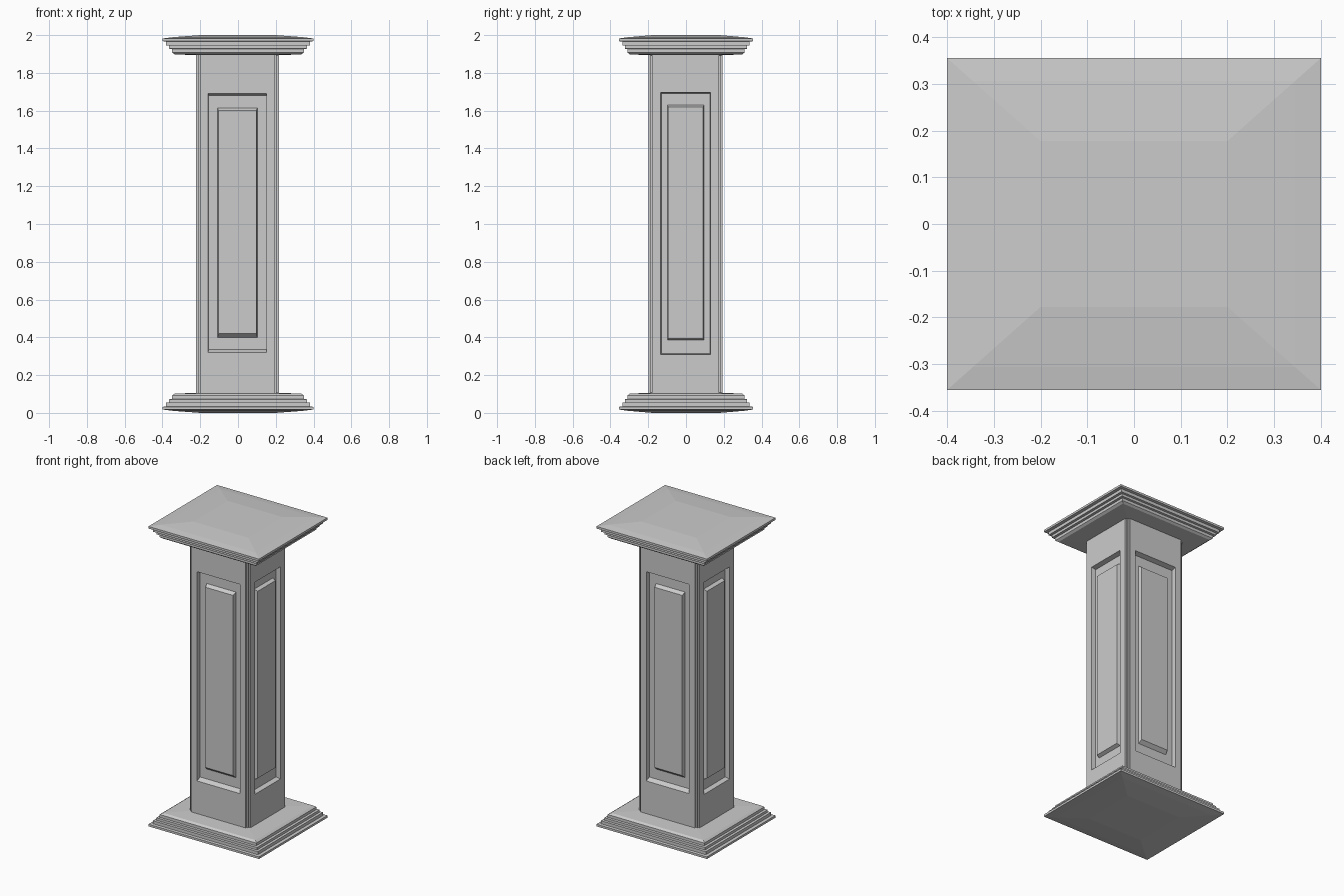
import bpy, bmesh

if "Cube" in bpy.data.objects:
    bpy.data.objects.remove(bpy.data.objects["Cube"])

RATIO = 0.888  # depth / width of every section


def make_object(name, bm):
    bmesh.ops.recalc_face_normals(bm, faces=bm.faces)
    mesh = bpy.data.meshes.new(name)
    bm.to_mesh(mesh)
    bm.free()
    ob = bpy.data.objects.new(name, mesh)
    bpy.context.collection.objects.link(ob)
    return ob


def loft(bm, loops):
    """Join equal-length vertex loops and close both ends."""
    rings = [[bm.verts.new(p) for p in loop] for loop in loops]
    n = len(rings[0])
    for a, b in zip(rings, rings[1:]):
        for i in range(n):
            bm.faces.new((a[i], a[(i + 1) % n], b[(i + 1) % n], b[i]))
    bm.faces.new(rings[0])
    bm.faces.new(rings[-1])


# Stepped slab: (half width, distance from the outer end of the pillar)
SLAB = [(.20, 0), (.345, .011), (.40, .018), (.40, .032), (.38, .034),
        (.38, .054), (.365, .056), (.365, .072), (.35, .074),
        (.35, .092), (.335, .102), (.20, .107)]


def slab(name, to_z):
    bm = bmesh.new()
    loft(bm, [[(sx * w, sy * w * RATIO, to_z(h))
               for sx, sy in ((-1, -1), (1, -1), (1, 1), (-1, 1))]
              for w, h in SLAB])
    return make_object(name, bm)


slab("base", lambda h: h)
slab("cap", lambda h: 2 - h)

# Shaft with stepped corners
corner = [(.2195, -.174), (.2195, -.178), (.208, -.178), (.208, -.187),
          (.197, -.187), (.197, -.196)]
corner = corner[::-1]
outline = (corner + [(x, -y) for x, y in corner[::-1]]
           + [(-x, -y) for x, y in corner] + [(-x, y) for x, y in corner[::-1]])
bm = bmesh.new()
loft(bm, [[(x, y, z) for x, y in outline] for z in (.10, 1.90)])
bmesh.ops.recalc_face_normals(bm, faces=bm.faces)

# Raised panels: (half width, bottom, top, depth below the face)
WIDE = [(.155, .32, 1.69, 0), (.153, .335, 1.68, .03),
        (.105, .40, 1.615, .03), (.10, .42, 1.60, .008)]
NARROW = [(.132, .308, 1.697, 0), (.129, .315, 1.69, .03),
          (.097, .385, 1.63, .03), (.092, .395, 1.62, .008)]


def panel(face, rings):
    axis = 0 if abs(face.normal.x) > .5 else 1
    across = 1 - axis
    outer = face.calc_center_median()[axis]
    sign = 1 if outer > 0 else -1
    for w, z0, z1, depth in rings:
        bmesh.ops.inset_individual(bm, faces=[face], thickness=.002)
        for v in face.verts:
            v.co[across] = w if v.co[across] > 0 else -w
            v.co.z = z1 if v.co.z > 1 else z0
            v.co[axis] = outer - sign * depth


broad = [f for f in bm.faces if abs(f.normal.z) < .5 and f.calc_area() > .4]
for f in broad:
    panel(f, WIDE if abs(f.normal.y) > .5 else NARROW)
shaft = make_object("shaft", bm)
shaft.location = (-.003, -.002, 0)
